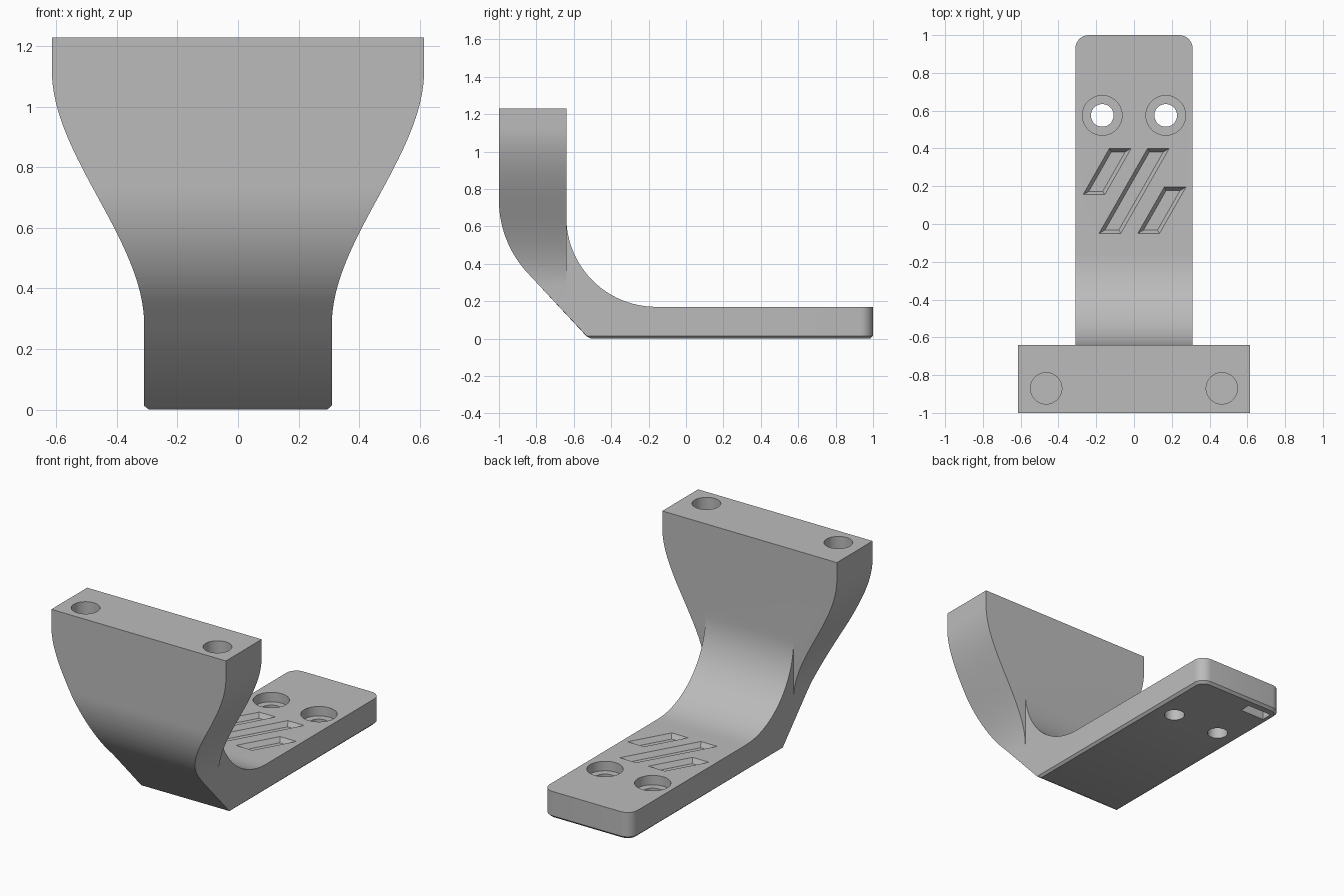
import bpy, bmesh, math
from mathutils import Vector

if "Cube" in bpy.data.objects:
    bpy.data.objects.remove(bpy.data.objects["Cube"])

HALF_ARM, HALF_WALL, WALL_BACK, PLATE = 0.31, 0.615, -0.64, 0.17


def make(name, points, shift):
    """Solid prism from a closed 3D outline, moved along shift."""
    bm = bmesh.new()
    face = bm.faces.new([bm.verts.new(p) for p in points])
    new = bmesh.ops.extrude_face_region(bm, geom=[face])["geom"]
    bmesh.ops.translate(bm, vec=Vector(shift),
                        verts=[v for v in new if isinstance(v, bmesh.types.BMVert)])
    bmesh.ops.recalc_face_normals(bm, faces=bm.faces)
    mesh = bpy.data.meshes.new(name)
    bm.to_mesh(mesh)
    bm.free()
    obj = bpy.data.objects.new(name, mesh)
    bpy.context.collection.objects.link(obj)
    return obj


def cut(target, cutter):
    cutter.hide_render = True
    mod = target.modifiers.new("cut", 'BOOLEAN')
    mod.operation, mod.solver, mod.object = 'DIFFERENCE', 'EXACT', cutter
    bpy.context.view_layer.objects.active = target
    bpy.ops.object.modifier_apply(modifier=mod.name)
    bpy.data.objects.remove(cutter)


def arc(cy, cz, r, a0, a1, n=24):
    angles = [math.radians(a0 + (a1 - a0) * i / n) for i in range(n + 1)]
    return [(cy + r * math.cos(a), cz + r * math.sin(a)) for a in angles]


def drill(target, x, y, r, z0, z1):
    ring = [(px, py, z0) for px, py in arc(x, y, r, 0, 360, 48)[:-1]]
    cut(target, make("drill", ring, (0, 0, z1 - z0)))


# Bracket body: side profile swept across the full width
profile = [(-1, 1.23)] + arc(-0.43, 0.74, 0.57, 180, 222.5)
profile += [(-0.52, 0), (1, 0), (1, PLATE)]
profile += arc(-0.16, 0.65, 0.48, 270, 180) + [(WALL_BACK, 1.23)]
body = make("bracket_body", [(-HALF_WALL, y, z) for y, z in profile], (2 * HALF_WALL, 0, 0))

# Narrow the arm, then flare the wall with an S-curve
low, high, steps = 0.28, 1.12, 32
flare = []
for i in range(steps + 1):
    t = i / steps
    flare.append((HALF_ARM + (HALF_WALL - HALF_ARM) * t * t * (3 - 2 * t), low + (high - low) * t))
outline = [(0.8, -0.1), (HALF_ARM, -0.1)] + flare + [(0.8, high)]
block = [(HALF_ARM, -0.1), (0.8, -0.1), (0.8, 1.4), (HALF_ARM, 1.4)]
for s in (-1, 1):
    cut(body, make("arm_side", [(s * x, WALL_BACK, z) for x, z in block], (0, 2, 0)))
    cut(body, make("wall_side", [(s * x, -1.2, z) for x, z in outline], (0, 0.6, 0)))

# Round the plate's end corners and chamfer its underside
bm = bmesh.new()
bm.from_mesh(body.data)
bmesh.ops.remove_doubles(bm, verts=bm.verts, dist=0.0002)
bmesh.ops.dissolve_limit(bm, angle_limit=0.005, verts=bm.verts, edges=bm.edges)
corners = [e for e in bm.edges if all(v.co.y > 0.999 for v in e.verts)
           and abs(e.verts[0].co.z - e.verts[1].co.z) > 0.1]
bmesh.ops.bevel(bm, geom=corners, offset=0.07, segments=8, profile=0.5, affect='EDGES')
rim = [e for e in bm.edges if all(abs(v.co.z) < 0.0001 for v in e.verts)]
bmesh.ops.bevel(bm, geom=rim, offset=0.015, segments=1, affect='EDGES')
bm.to_mesh(body.data)
bm.free()

# Blind holes in the wall top and counterbored screw holes in the plate
for s in (-1, 1):
    drill(body, s * 0.465, -0.87, 0.083, 0.93, 1.4)
    drill(body, s * 0.168, 0.575, 0.105, PLATE - 0.06, 0.4)
    drill(body, s * 0.168, 0.575, 0.06, -0.1, 0.3)

# Slanted tapered grooves: left edge at the bottom, bottom y, top y
for x, y0, y1 in ((-0.27, 0.155, 0.4), (-0.185, -0.05, 0.4), (0.02, -0.05, 0.195)):
    lean, wide, rise = 0.57, 0.115, 0.06
    dx = lean * (y1 - y0)
    groove = make("groove", [(x, y0, PLATE), (x + wide, y0, PLATE),
                             (x + wide + dx, y1, PLATE), (x + dx, y1, PLATE)], (0, 0, -0.03))
    inset = 0.018
    for v in groove.data.vertices:
        # floor shrinks inward, mouth carries on above the surface
        k = inset if v.co.z < PLATE - 0.01 else -inset
        side = 1 if v.co.x - lean * (v.co.y - y0) < x + wide / 2 else -1
        end = 1 if v.co.y < (y0 + y1) / 2 else -1
        v.co.x += side * k * 1.15 + end * k * lean
        v.co.y += end * k
        if k < 0:
            v.co.z += 0.03
    cut(body, groove)

# Small pocket under the plate's end
pocket = [(-0.27, 0.875, -0.1), (-0.10, 0.875, -0.1), (-0.10, 0.945, -0.1), (-0.27, 0.945, -0.1)]
cut(body, make("pocket", pocket, (0, 0, 0.2)))

# Single grey finish
grey = bpy.data.materials.new("light_grey")
grey.use_nodes = True
colour = (0.5, 0.5, 0.5, 1)
grey.diffuse_color = colour
grey.node_tree.nodes["Principled BSDF"].inputs["Base Color"].default_value = colour
body.data.materials.clear()
body.data.materials.append(grey)
for p in body.data.polygons:
    p.material_index = 0

bpy.ops.object.select_all(action='DESELECT')
body.select_set(True)
bpy.context.view_layer.objects.active = body
bpy.ops.object.shade_smooth_by_angle(angle=math.radians(30))
